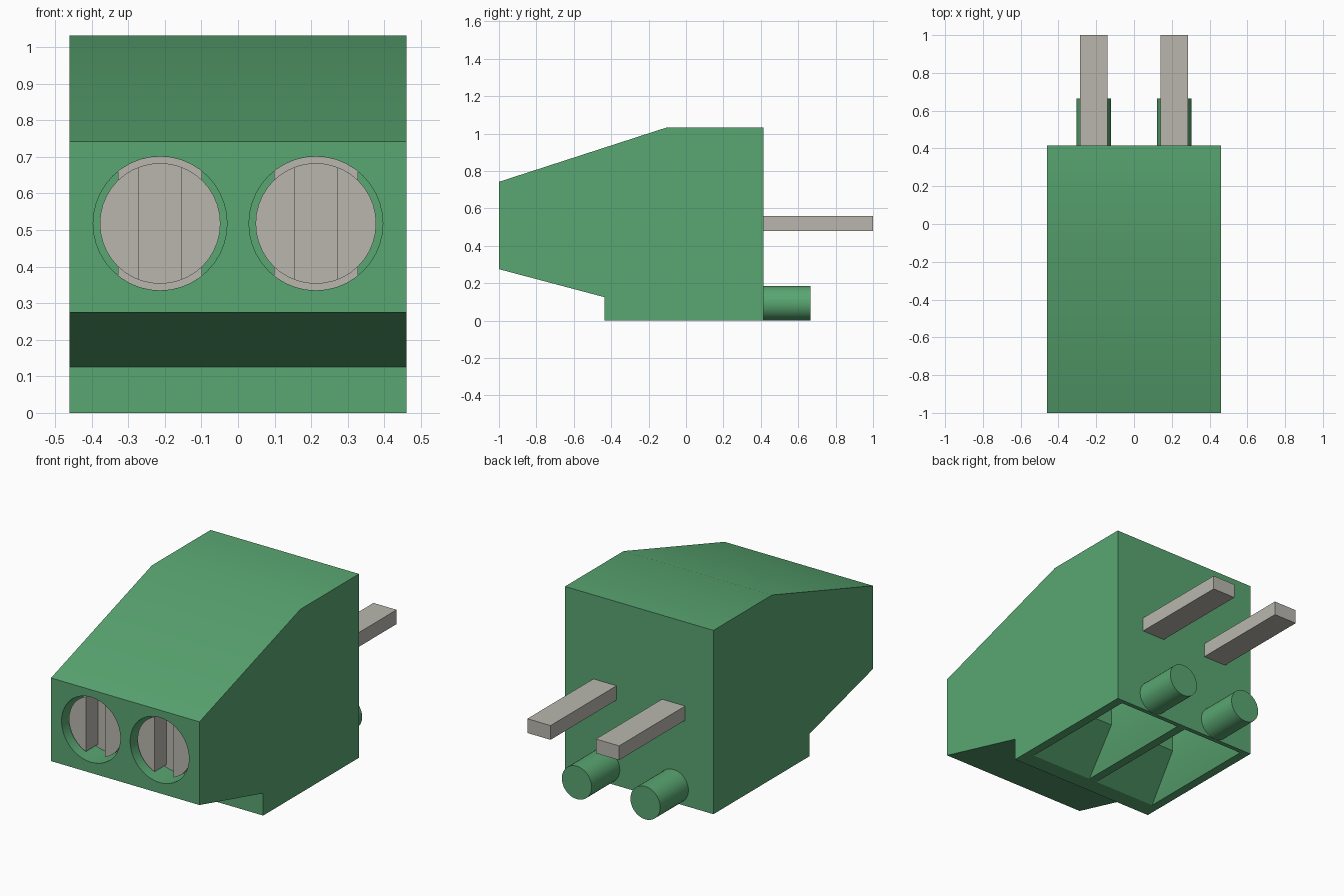
import bpy, bmesh, math
from mathutils import Matrix

cube = bpy.data.objects.get("Cube")
if cube:
    bpy.data.objects.remove(cube, do_unlink=True)


def material(name, color):
    m = bpy.data.materials.new(name)
    m.use_nodes = True
    m.diffuse_color = color
    m.node_tree.nodes["Principled BSDF"].inputs["Base Color"].default_value = color
    return m


GREEN = material("green plastic", (0.10, 0.38, 0.165, 1))
METAL = material("pale metal", (0.48, 0.47, 0.42, 1))


def finish(name, bm, mat):
    bmesh.ops.recalc_face_normals(bm, faces=bm.faces)
    mesh = bpy.data.meshes.new(name)
    bm.to_mesh(mesh)
    bm.free()
    mesh.materials.append(mat)
    ob = bpy.data.objects.new(name, mesh)
    bpy.context.collection.objects.link(ob)
    return ob


def box(name, x, y, z, mat):
    """Box from (low, high) ranges."""
    return loft(name, (x, y, z[0]), (x, y, z[1]), mat)


def loft(name, low, high, mat):
    """Join two level rectangles, each given as (x range, y range, z)."""
    bm = bmesh.new()
    for xr, yr, z in (low, high):
        for x in xr:
            for y in yr:
                bm.verts.new((x, y, z))
    bmesh.ops.convex_hull(bm, input=bm.verts)
    bmesh.ops.dissolve_limit(bm, angle_limit=0.01, verts=bm.verts, edges=bm.edges)
    return finish(name, bm, mat)


def cylinder(name, x, z, radius, y0, y1, mat):
    """Cylinder lying along y."""
    bm = bmesh.new()
    place = Matrix.Translation((x, (y0 + y1) / 2, z)) @ Matrix.Rotation(math.pi / 2, 4, 'X')
    bmesh.ops.create_cone(bm, cap_ends=True, segments=40, radius1=radius,
                          radius2=radius, depth=y1 - y0, matrix=place)
    return finish(name, bm, mat)


def cut(ob, cutters):
    for c in cutters:
        mod = ob.modifiers.new("cut", 'BOOLEAN')
        mod.operation = 'DIFFERENCE'
        mod.solver = 'EXACT'
        mod.object = c
    deps = bpy.context.evaluated_depsgraph_get()
    result = bpy.data.meshes.new_from_object(ob.evaluated_get(deps))
    ob.modifiers.clear()
    ob.data = result
    for c in cutters:
        bpy.data.objects.remove(c, do_unlink=True)


def smooth(ob):
    bpy.ops.object.select_all(action='DESELECT')
    bpy.context.view_layer.objects.active = ob
    ob.select_set(True)
    bpy.ops.object.shade_smooth_by_angle(angle=math.radians(30))


# Housing: side profile extruded across the width
HALF = 0.461
profile = [(-1, 0.275), (-0.435, 0.125), (-0.435, 0), (0.415, 0),
           (0.415, 1.032), (-0.105, 1.032), (-1, 0.742)]
bm = bmesh.new()
side = bm.faces.new([bm.verts.new((-HALF, y, z)) for y, z in profile])
ext = bmesh.ops.extrude_face_region(bm, geom=[side])
bmesh.ops.translate(bm, vec=(2 * HALF, 0, 0),
                    verts=[v for v in ext["geom"] if isinstance(v, bmesh.types.BMVert)])
housing = finish("housing", bm, GREEN)

cutters = []
for label, s in (("left", 1), ("right", -1)):
    cx, cz = 0.213 * s, 0.518

    def across(half):
        return (cx - half, cx + half)

    # Screw opening, wire funnel and wire shaft cut from the housing
    cutters.append(cylinder("screw_opening", cx, cz, 0.183, -1.1, -0.845, GREEN))
    mid = 0.218 * s
    cutters.append(loft("wire_funnel", ((mid - 0.193, mid + 0.193), (-0.34, 0.39), 0),
                        (across(0.115), (-0.07, 0.26), 0.185), GREEN))
    cutters.append(box("wire_shaft", across(0.115), (-0.07, 0.26), (0.18, 0.36), GREEN))

    # Metal clamp behind the screw
    box(label + "_clamp", across(0.115), (-0.85, 0.27), (0.33, 0.705), METAL)

    # Slotted screw head
    screw = cylinder(label + "_screw", cx, cz, 0.165, -0.96, -0.84, METAL)
    cut(screw, [box("slot", across(0.059), (-1.1, -0.855), (0.3, 0.75), METAL)])
    smooth(screw)

    # Contact pin and locating peg on the back
    box(label + "_pin", across(0.072), (0.3, 1), (0.48, 0.56), METAL)
    smooth(cylinder(label + "_peg", cx, 0.0925, 0.0925, 0.41, 0.665, GREEN))

cut(housing, cutters)
smooth(housing)
